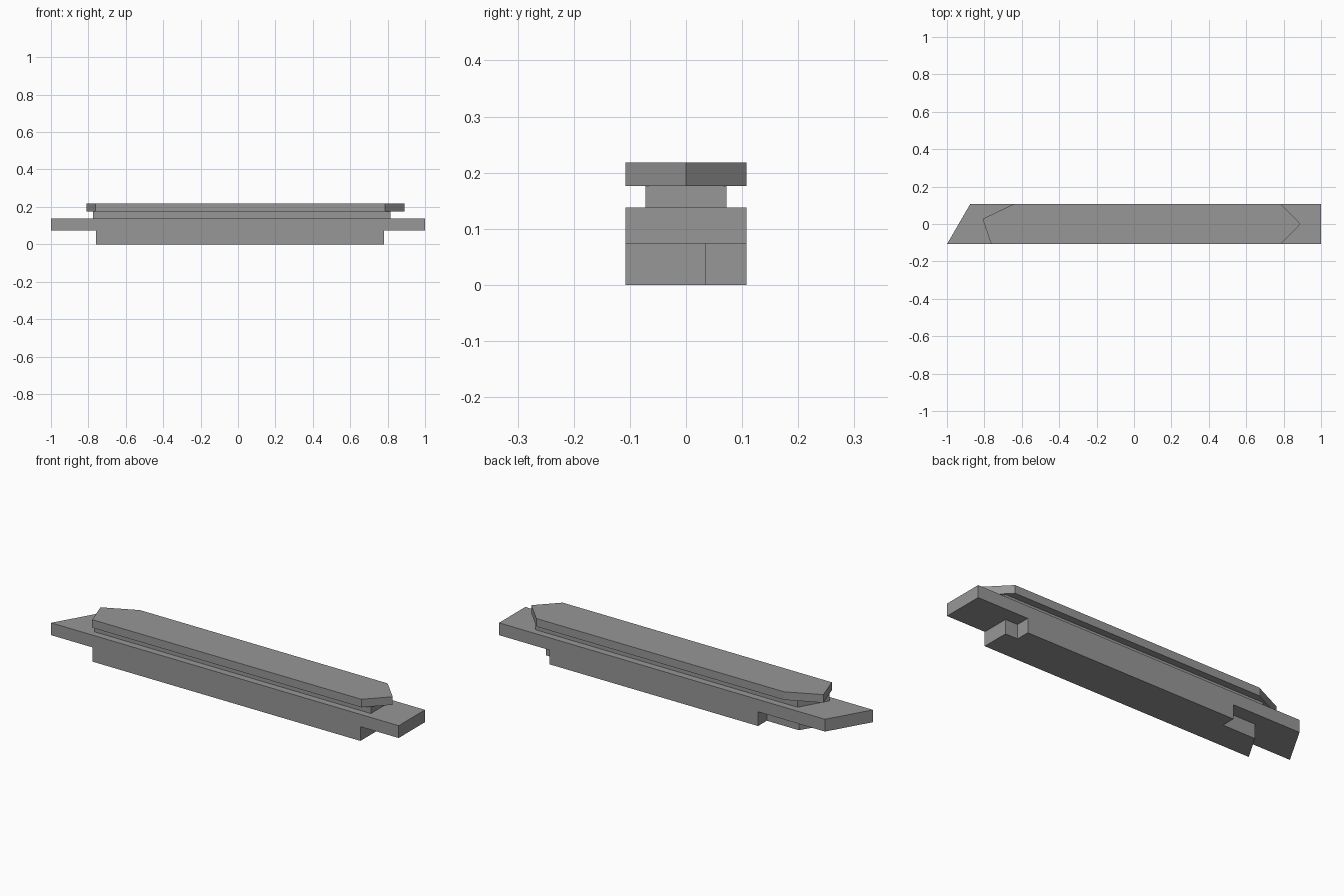
import bpy
import bmesh

cube = bpy.data.objects.get("Cube")
if cube:
    bpy.data.objects.remove(cube, do_unlink=True)

GREY = (0.31, 0.31, 0.31, 1.0)
grey = bpy.data.materials.new("plain_grey")
grey.use_nodes = True
grey.diffuse_color = GREY
grey.node_tree.nodes["Principled BSDF"].inputs["Base Color"].default_value = GREY


def prism(name, outline, bottom, top):
    """Extrude a flat plan outline between two heights."""
    bm = bmesh.new()
    base = bm.faces.new([bm.verts.new((x, y, bottom)) for x, y in outline])
    raised = bmesh.ops.extrude_face_region(bm, geom=[base])["geom"]
    verts = [v for v in raised if isinstance(v, bmesh.types.BMVert)]
    bmesh.ops.translate(bm, verts=verts, vec=(0, 0, top - bottom))
    bmesh.ops.recalc_face_normals(bm, faces=bm.faces)
    mesh = bpy.data.meshes.new(name)
    bm.to_mesh(mesh)
    bm.free()
    mesh.materials.append(grey)
    obj = bpy.data.objects.new(name, mesh)
    bpy.context.collection.objects.link(obj)
    return obj


HALF = 0.108     # half depth of the wide parts
NECK = 0.072     # half depth of the neck
STEP = 0.036     # depth at which the lower block is notched

# Lower block, notched at the back of both ends
prism("lower_block", [(-0.76, -HALF), (0.78, -HALF), (0.78, STEP), (0.71, STEP),
                      (0.71, HALF), (-0.49, HALF), (-0.49, STEP), (-0.675, STEP)],
      0, 0.074)

# Long slab with one mitred end
prism("main_slab", [(-1, -HALF), (1, -HALF), (1, HALF), (-0.875, HALF)],
      0.074, 0.138)

# Narrow neck, mitred like the slab
prism("neck", [(-0.775, -NECK), (0.815, -NECK), (0.815, NECK), (-0.692, NECK)],
      0.138, 0.176)

# Top plate with pointed ends
prism("top_plate", [(-0.763, -HALF), (0.785, -HALF), (0.89, 0), (0.785, HALF),
                    (-0.64, HALF), (-0.81, 0.027)],
      0.176, 0.218)
